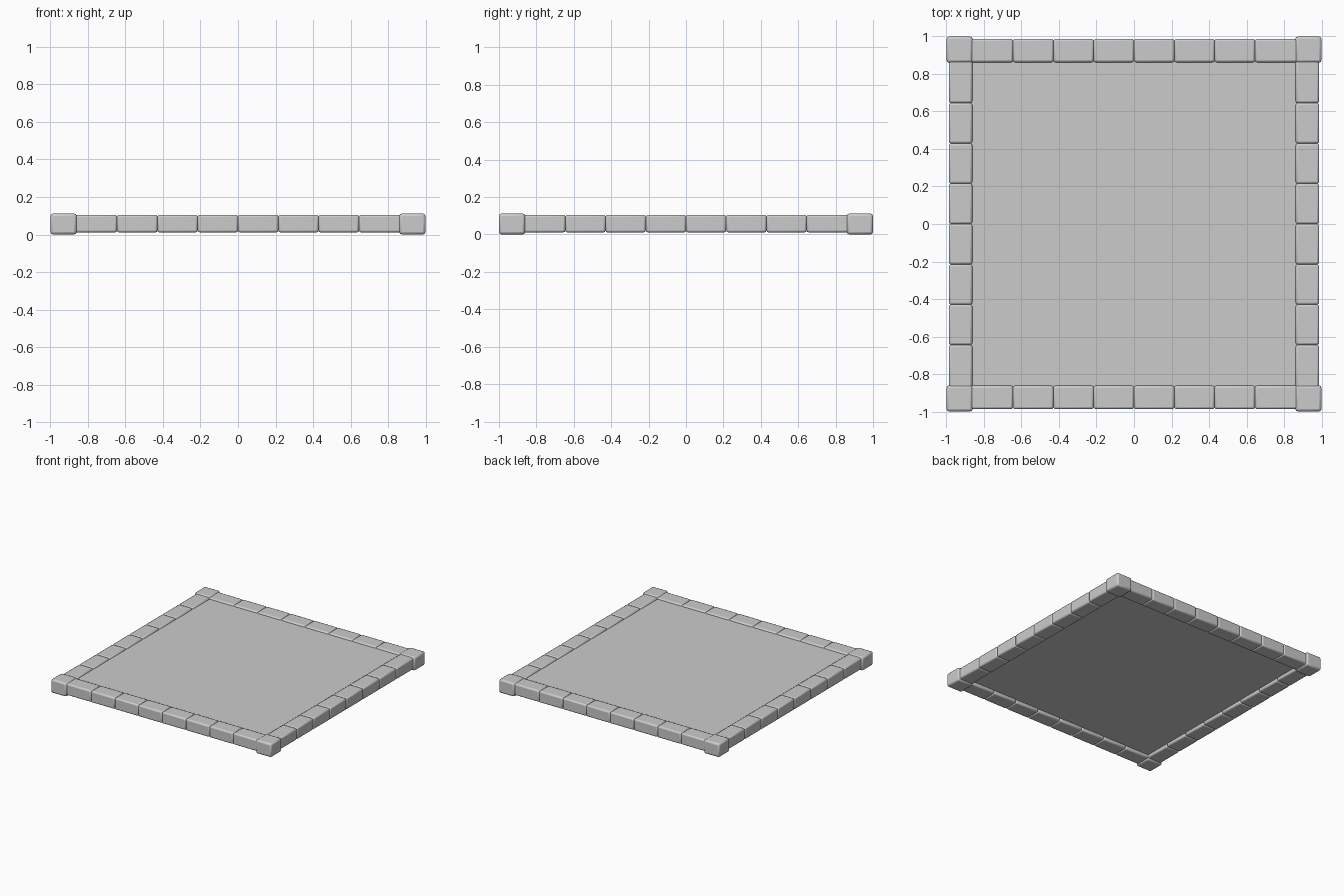
import bpy
from math import pi, cos, sin

if "Cube" in bpy.data.objects:
    bpy.data.objects.remove(bpy.data.objects["Cube"])


def block(name, center, size, rot=0.0, bevel=0.0):
    """Box with softly rounded edges, orbited about the tile centre by rot."""
    x, y, z = center
    bpy.ops.mesh.primitive_cube_add(size=1)
    ob = bpy.context.object
    ob.name = name
    ob.scale = size
    bpy.ops.object.transform_apply(location=False, rotation=False, scale=True)
    ob.location = (x * cos(rot) - y * sin(rot), x * sin(rot) + y * cos(rot), z)
    ob.rotation_euler = (0, 0, rot)
    if bevel:
        m = ob.modifiers.new("bevel", 'BEVEL')
        m.width = bevel
        m.segments = 2
        bpy.ops.object.shade_smooth_by_angle(angle=0.6)
    return ob


# Recessed floor panel, thinner than its border
block("floor_panel", (0, 0, 0.065), (1.76, 1.76, 0.056))

COUNT = 8
INNER = 0.86
STEP = 2 * INNER / COUNT

for side in range(4):
    rot = side * pi / 2
    # Corner stone, slightly proud of the border
    block(f"corner_stone_{side}", (-0.93, -0.93, 0.056),
          (0.14, 0.14, 0.112), rot, 0.014)
    # Row of border stones; end stones tuck into the corners
    for i in range(COUNT):
        a = -INNER + i * STEP - (0.02 if i == 0 else 0)
        b = -INNER + (i + 1) * STEP + (0.02 if i == COUNT - 1 else 0)
        block(f"border_stone_{side}_{i}", ((a + b) / 2, -0.925, 0.058),
              (b - a, 0.125, 0.094), rot, 0.011)
